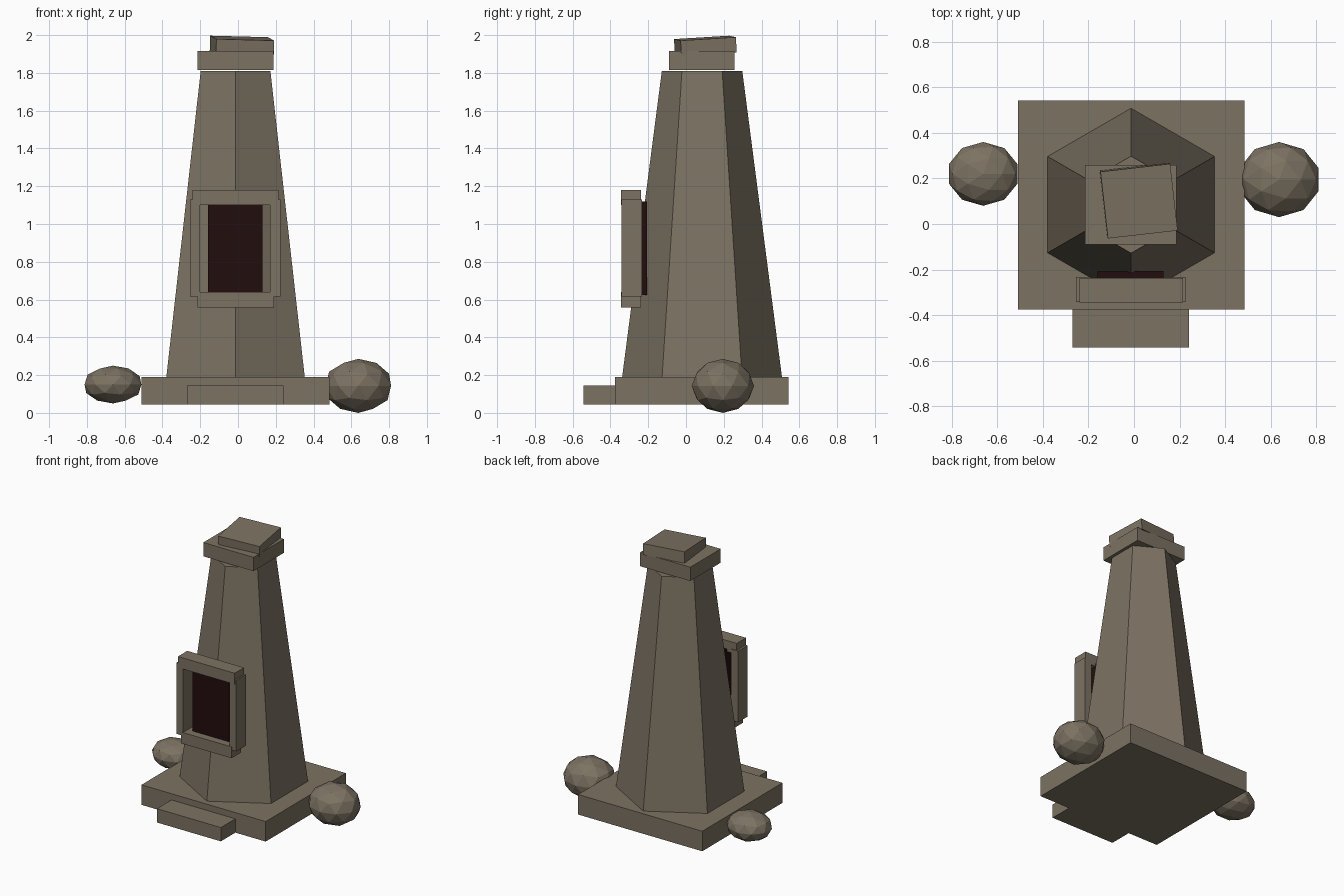
import bpy
from math import radians

cube = bpy.data.objects.get("Cube")
if cube:
    bpy.data.objects.remove(cube, do_unlink=True)


def make_material(name, rgb):
    mat = bpy.data.materials.new(name)
    mat.use_nodes = True
    mat.diffuse_color = (*rgb, 1)
    bsdf = mat.node_tree.nodes["Principled BSDF"]
    bsdf.inputs["Base Color"].default_value = (*rgb, 1)
    bsdf.inputs["Roughness"].default_value = 0.9
    return mat


stone = make_material("weathered stone", (0.2, 0.168, 0.122))
dark = make_material("dark opening", (0.016, 0.004, 0.004))


def finish(name, mat):
    obj = bpy.context.object
    obj.name = name
    obj.data.materials.append(mat)
    return obj


def box(name, x, y, z, mat=stone, rot=(0, 0, 0)):
    """Box spanning the given (low, high) ranges."""
    spans = (x, y, z)
    bpy.ops.mesh.primitive_cube_add(
        size=1, location=[(lo + hi) / 2 for lo, hi in spans],
        rotation=[radians(a) for a in rot])
    obj = finish(name, mat)
    obj.scale = [hi - lo for lo, hi in spans]
    return obj


def boulder(name, centre, radii, turn):
    bpy.ops.mesh.primitive_ico_sphere_add(
        subdivisions=2, radius=1, location=centre, rotation=(0, 0, radians(turn)))
    finish(name, stone).scale = radii


# Plinth and doorstep
box("plinth", (-0.51, 0.485), (-0.376, 0.542), (0.045, 0.19))
box("front_step", (-0.27, 0.242), (-0.542, -0.37), (0.045, 0.145))

# Tapered six-sided shaft, with a corner facing the front
bpy.ops.mesh.primitive_cone_add(
    vertices=6, radius1=0.423, radius2=0.213, depth=1.62,
    location=(-0.013, 0.085, 1.0))
finish("shaft", stone)

# Cap block and the crooked slab on it
box("cap_block", (-0.215, 0.187), (-0.09, 0.258), (1.815, 1.915))
box("crooked_slab", (-0.133, 0.175), (-0.045, 0.25), (1.904, 1.984),
    rot=(3.5, 1.5, 6.5))

# Framed opening on the front
for side, x in (("right", (-0.255, -0.2)), ("left", (0.17, 0.225))):
    box("frame_post_" + side, x, (-0.342, -0.232), (0.615, 1.13))
box("frame_lintel", (-0.24, 0.215), (-0.345, -0.238), (1.10, 1.18))
box("frame_sill", (-0.215, 0.19), (-0.345, -0.238), (0.558, 0.64))
box("opening_panel", (-0.16, 0.13), (-0.29, -0.207), (0.625, 1.12), dark)

# Boulders beside the plinth
boulder("boulder_left", (0.637, 0.195, 0.143), (0.182, 0.165, 0.143), 0)
boulder("boulder_right", (-0.662, 0.22, 0.15), (0.158, 0.14, 0.1), 0)
